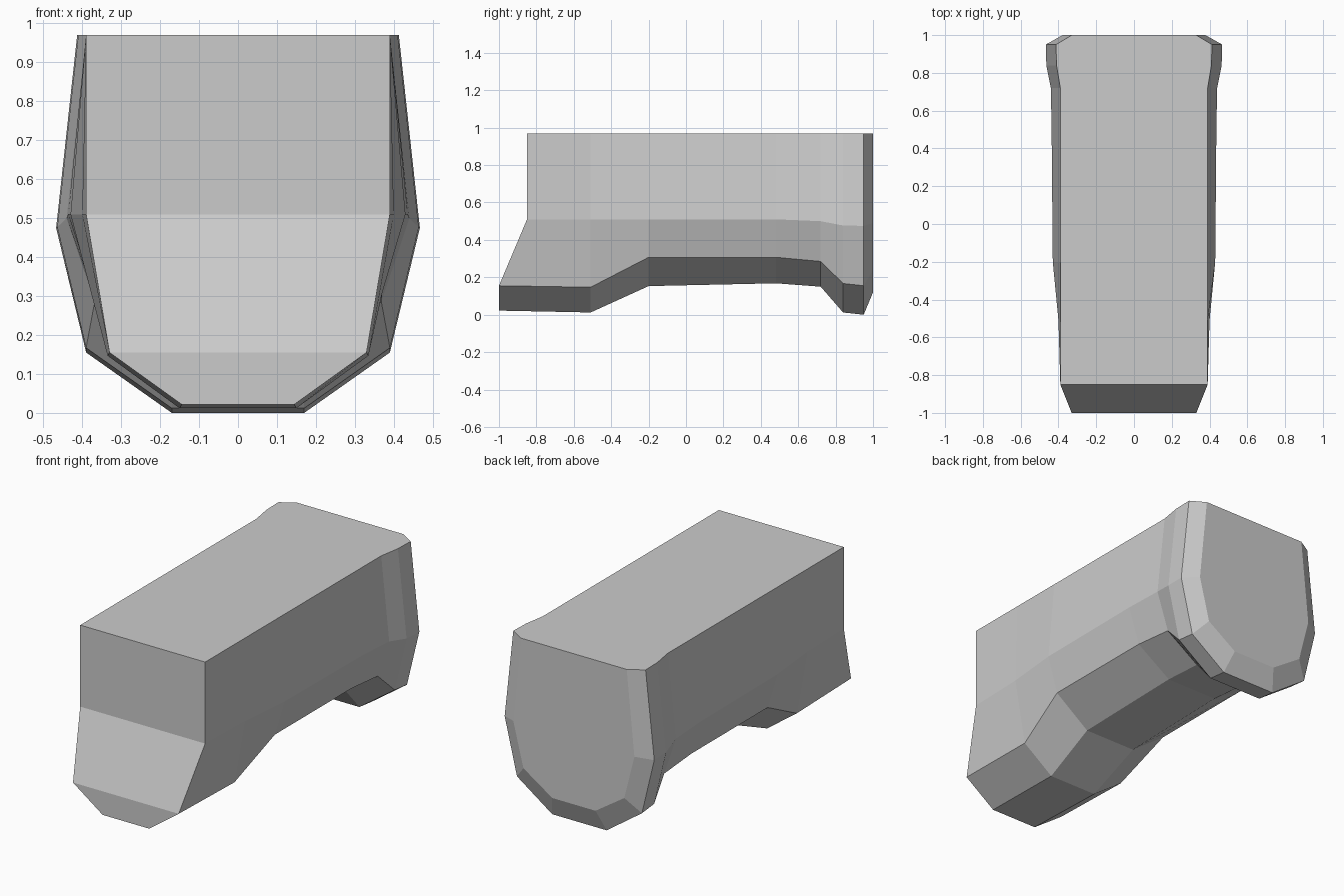
import bpy, bmesh

TOP = 0.97
# Half sections along y: (y, top x, mid x, mid z, low x, low z, bottom x, bottom z)
stations = [
    (-1.00, 0.39, 0.39, 0.51, 0.33, 0.155, 0.145, 0.022),
    (-0.51, 0.39, 0.40, 0.51, 0.335, 0.147, 0.15, 0.012),
    (-0.20, 0.39, 0.43, 0.51, 0.37, 0.307, 0.16, 0.153),
    (0.48, 0.39, 0.436, 0.51, 0.37, 0.307, 0.16, 0.168),
    (0.72, 0.39, 0.44, 0.50, 0.368, 0.285, 0.165, 0.15),
    (0.84, 0.41, 0.464, 0.477, 0.39, 0.167, 0.17, 0.012),
    (0.95, 0.413, 0.467, 0.475, 0.39, 0.155, 0.17, 0.0),
    (1.00, 0.33, 0.378, 0.49, 0.315, 0.24, 0.135, 0.12),
]

bm = bmesh.new()


def ring(y, tx, mx, mz, lx, lz, bx, bz):
    # The front end is cut back in its upper half
    uy = max(y, -0.85)
    half = [(tx, uy, TOP), (mx, uy, mz), (lx, y, lz), (bx, y, bz)]
    pts = half + [(-x, yy, z) for x, yy, z in reversed(half)]
    return [bm.verts.new(p) for p in pts]


# Loft the body through all sections
rings = [ring(*s) for s in stations]
for a, b in zip(rings, rings[1:]):
    for i in range(8):
        j = (i + 1) % 8
        bm.faces.new((a[i], a[j], b[j], b[i]))

# Front: upright panel, slanted panel, lower panel; back: one flat cap
f = rings[0]
for k in range(3):
    bm.faces.new((f[k], f[k + 1], f[6 - k], f[7 - k]))
bm.faces.new(rings[-1])

bmesh.ops.recalc_face_normals(bm, faces=bm.faces)
mesh = bpy.data.meshes.new("housing_body")
bm.to_mesh(mesh)
bm.free()
bpy.context.collection.objects.link(bpy.data.objects.new("housing_body", mesh))
